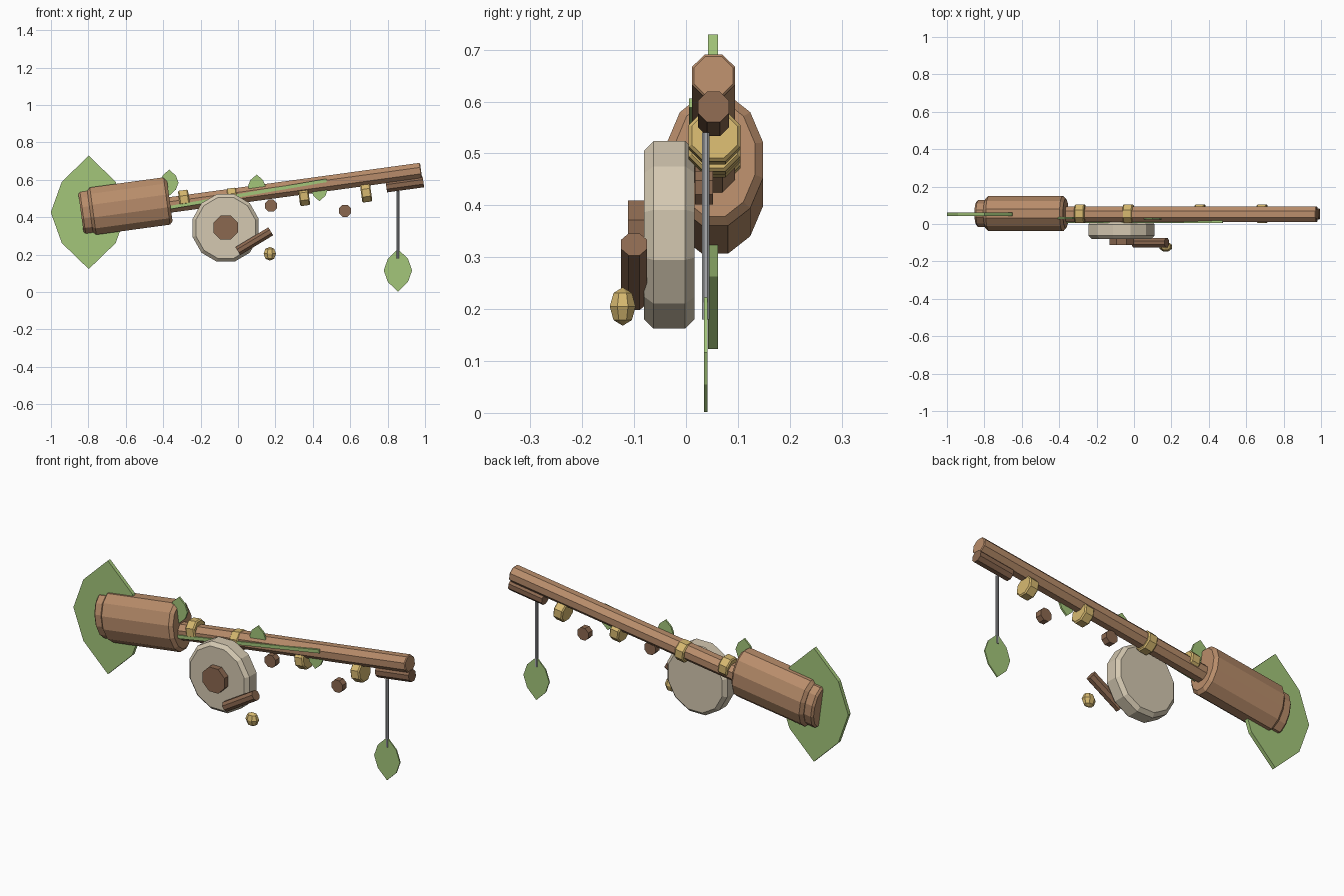
import bpy, bmesh
from math import pi, radians
from mathutils import Matrix, Vector

cube = bpy.data.objects.get("Cube")
if cube:
    bpy.data.objects.remove(cube, do_unlink=True)


def material(name, rgb):
    m = bpy.data.materials.new(name)
    m.use_nodes = True
    m.diffuse_color = (*rgb, 1)
    m.node_tree.nodes["Principled BSDF"].inputs["Base Color"].default_value = (*rgb, 1)
    return m


WOOD = material("light wood", (0.48, 0.265, 0.145))
DARK = material("dark wood", (0.26, 0.14, 0.08))
CREAM = material("cream", (0.66, 0.58, 0.44))
GOLD = material("gold", (0.67, 0.48, 0.16))
GREEN = material("leaf green", (0.37, 0.565, 0.195))
SILVER = material("silver line", (0.4, 0.41, 0.43))

TILT = 7.8   # upward slope of the rod, in degrees
MID = 0.053  # depth of the rod axis


def finish(name, bm, mat, bevel=0):
    bmesh.ops.recalc_face_normals(bm, faces=bm.faces)
    mesh = bpy.data.meshes.new(name)
    bm.to_mesh(mesh)
    bm.free()
    mesh.materials.append(mat)
    ob = bpy.data.objects.new(name, mesh)
    bpy.context.collection.objects.link(ob)
    if bevel:
        mod = ob.modifiers.new("Bevel", "BEVEL")
        mod.width = bevel
        mod.segments = 1
        mod.limit_method = "ANGLE"
        mod.angle_limit = radians(60)
    return ob


def prism(name, mat, center, length, rz, ry, rot, sides=8, bevel=0):
    """Faceted cylinder with a flat side up; rz and ry are its cross radii."""
    bm = bmesh.new()
    bmesh.ops.create_cone(bm, cap_ends=True, segments=sides, radius1=1, radius2=1,
                          depth=length, matrix=Matrix.Rotation(pi / sides, 4, "Z"))
    bm.transform(Matrix.Translation(center) @ rot @ Matrix.Diagonal((rz, ry, 1, 1)))
    return finish(name, bm, mat, bevel)


def along(degrees):
    """Axis along x, raised by an angle."""
    return Matrix.Rotation(radians(90 - degrees), 4, "Y")


FACING = Matrix.Rotation(pi / 2, 4, "X")   # axis front to back
UPRIGHT = Matrix.Identity(4)


def leaf(name, center, half_w, half_h, thick, lean=0):
    """Flat pointed leaf standing in the front plane."""
    outline = [(0, 1), (0.71, 0.54), (1, 0), (0.71, -0.54),
               (0, -1), (-0.71, -0.54), (-1, 0), (-0.71, 0.54)]
    bm = bmesh.new()
    face = bm.faces.new([bm.verts.new((u * half_w, -thick / 2, v * half_h)) for u, v in outline])
    ext = bmesh.ops.extrude_face_region(bm, geom=[face])
    moved = [g for g in ext["geom"] if isinstance(g, bmesh.types.BMVert)]
    bmesh.ops.translate(bm, verts=moved, vec=(0, thick, 0))
    bm.transform(Matrix.Translation(center) @ Matrix.Rotation(radians(lean), 4, "Y"))
    return finish(name, bm, GREEN)


# Rod, grip and tip
prism("rod", WOOD, (0.30, MID, 0.557), 1.37, 0.045, 0.045, along(TILT), 8, 0.004)
prism("grip", WOOD, (-0.578, 0.056, 0.46), 0.43, 0.132, 0.096, along(TILT), 12, 0.016)
prism("grip_cap", WOOD, (-0.80, 0.056, 0.428), 0.08, 0.116, 0.075, along(TILT), 12, 0.01)
prism("rod_tip", DARK, (0.892, MID, 0.576), 0.2, 0.032, 0.032, along(TILT), 8)

# Guide rings strung along the rod
for i, (x, z) in enumerate([(-0.288, 0.495), (-0.03, 0.506), (0.353, 0.512), (0.685, 0.531)]):
    prism(f"guide_ring_{i + 1}", GOLD, (x, 0.055, z), 0.054, 0.054, 0.054, along(TILT), 8, 0.006)

# Reel with hub, crank and knob
prism("reel", CREAM, (-0.066, -0.032, 0.343), 0.097, 0.183, 0.187, FACING, 12, 0.018)
prism("reel_hub", DARK, (-0.066, -0.09, 0.345), 0.044, 0.07, 0.07, FACING, 8)
prism("reel_crank", DARK, (0.087, -0.1, 0.272), 0.205, 0.027, 0.027, along(31), 8)

bm = bmesh.new()
bmesh.ops.create_uvsphere(bm, u_segments=8, v_segments=4, radius=1)
bm.transform(Matrix.Translation((0.17, -0.122, 0.205))
             @ Matrix.Diagonal((0.036, 0.027, 0.037, 1)) @ Matrix.Rotation(pi / 8, 4, "Z"))
finish("crank_knob", bm, GOLD)

# Small wooden buttons under the rod
for i, (x, z) in enumerate([(0.177, 0.462), (0.572, 0.434)]):
    prism(f"button_{i + 1}", DARK, (x, 0.035, z), 0.035, 0.035, 0.035, FACING, 8)

# Hanging line with its leaf lure
prism("line", SILVER, (0.855, 0.038, 0.36), 0.36, 0.008, 0.008, UPRIGHT, 8)
leaf("leaf_lure", (0.855, 0.038, 0.116), 0.076, 0.114, 0.007)

# Tail leaf and the little leaves on the rod
leaf("tail_leaf", (-0.798, 0.052, 0.426), 0.203, 0.303, 0.02)
leaf("rod_leaf_1", (-0.368, 0.032, 0.585), 0.05, 0.07, 0.01)
leaf("rod_leaf_2", (0.1, 0.028, 0.566), 0.047, 0.062, 0.01)
leaf("rod_leaf_3", (0.435, 0.034, 0.548), 0.045, 0.062, 0.01)

# Slim vine laid along the front of the rod
bm = bmesh.new()
bmesh.ops.create_cube(bm, size=1)
bm.transform(Matrix.Translation((0.045, 0.012, 0.523)) @ Matrix.Rotation(radians(-9.8), 4, "Y")
             @ Matrix.Diagonal((0.87, 0.012, 0.018, 1)))
finish("vine", bm, GREEN)
